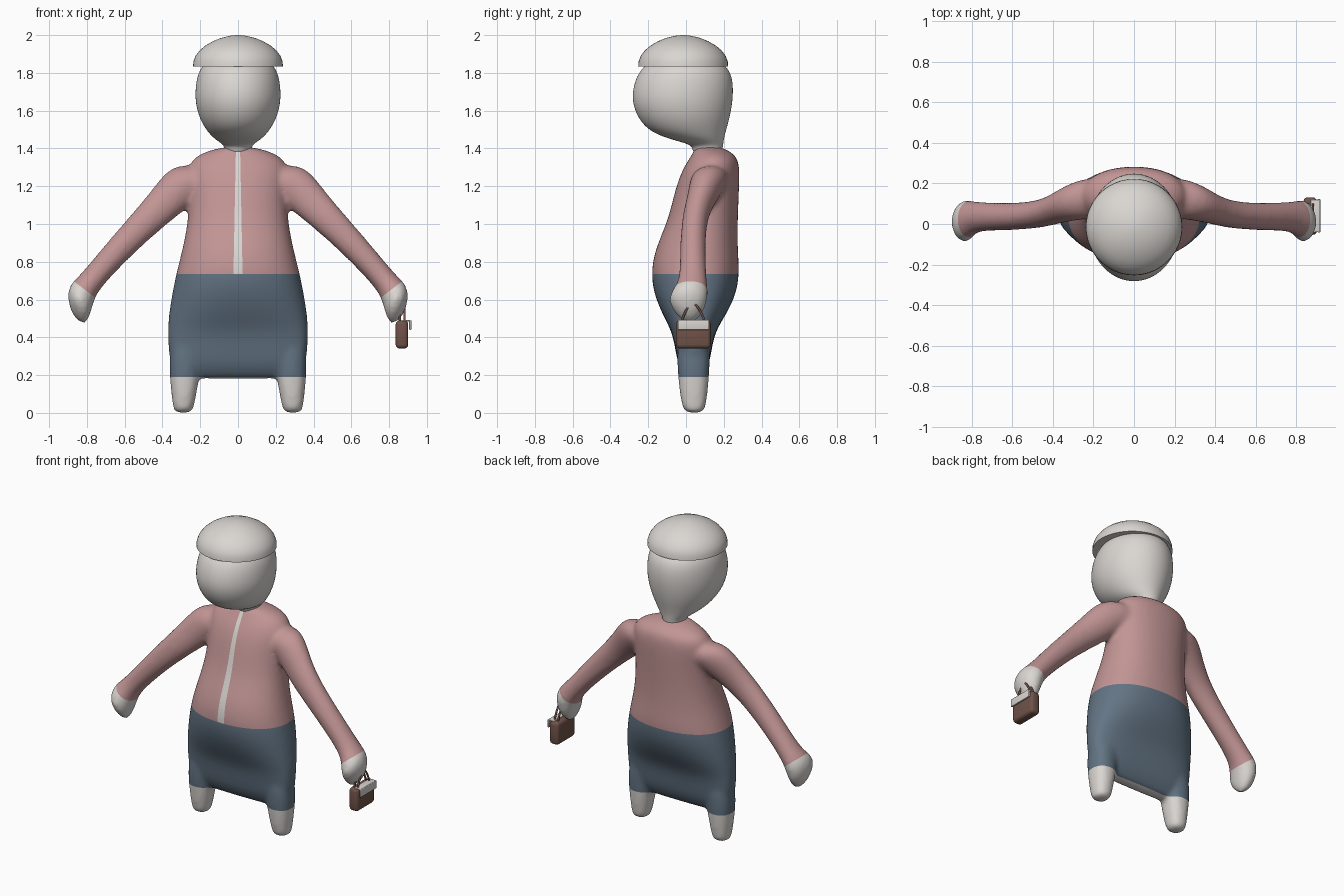
import bpy, bmesh, math
from mathutils import Vector

cube = bpy.data.objects.get("Cube")
if cube:
    bpy.data.objects.remove(cube, do_unlink=True)


def material(name, rgb):
    m = bpy.data.materials.new(name)
    m.use_nodes = True
    m.diffuse_color = (*rgb, 1)
    node = next(n for n in m.node_tree.nodes if n.type == 'BSDF_PRINCIPLED')
    node.inputs["Base Color"].default_value = (*rgb, 1)
    node.inputs["Roughness"].default_value = 0.8
    return m


pale = material("pale grey", (0.70, 0.67, 0.64))
pink = material("dusty pink", (0.54, 0.30, 0.30))
blue = material("slate blue", (0.125, 0.175, 0.23))
brown = material("leather brown", (0.16, 0.085, 0.065))


def loft(bm, rings, segs=24):
    """Skin closed superellipse rings given as (centre, u, v, exponent)."""
    loops = []
    for c, u, v, p in rings:
        loop = []
        for i in range(segs):
            a = 2 * math.pi * i / segs
            ca, sa = math.cos(a), math.sin(a)
            cu = math.copysign(abs(ca) ** (2 / p), ca)
            sv = math.copysign(abs(sa) ** (2 / p), sa)
            loop.append(bm.verts.new(Vector(c) + Vector(u) * cu + Vector(v) * sv))
        loops.append(loop)
    for a, b in zip(loops, loops[1:]):
        for i in range(segs):
            j = (i + 1) % segs
            bm.faces.new((a[i], a[j], b[j], b[i]))
    bm.faces.new(loops[0][::-1])
    bm.faces.new(loops[-1])


def level(z, half, front, back, p=2.0, x=0):
    """Horizontal ring from half width and front/back y."""
    return ((x, (front + back) / 2, z), (half, 0, 0), (0, (back - front) / 2, 0), p)


def finish(bm, name, mats, subsurf=0, angle=60):
    bmesh.ops.recalc_face_normals(bm, faces=bm.faces)
    me = bpy.data.meshes.new(name)
    bm.to_mesh(me)
    bm.free()
    ob = bpy.data.objects.new(name, me)
    bpy.context.collection.objects.link(ob)
    for m in mats:
        me.materials.append(m)
    if subsurf:
        s = ob.modifiers.new("Subdivision", 'SUBSURF')
        s.levels = s.render_levels = subsurf
    bpy.ops.object.select_all(action='DESELECT')
    bpy.context.view_layer.objects.active = ob
    ob.select_set(True)
    bpy.ops.object.shade_smooth_by_angle(angle=math.radians(angle))
    return ob


# Torso and skirt volume
bm = bmesh.new()
loft(bm, [
    level(0.18, 0.30, 0.01, 0.07, 3), level(0.20, 0.33, -0.01, 0.09, 3),
    level(0.26, 0.36, -0.045, 0.125, 3.5), level(0.36, 0.372, -0.06, 0.14, 3.2),
    level(0.44, 0.375, -0.08, 0.16, 2.8), level(0.53, 0.368, -0.13, 0.22, 2.4),
    level(0.64, 0.35, -0.175, 0.272, 2.2), level(0.75, 0.327, -0.187, 0.285, 2.2),
    level(0.87, 0.295, -0.165, 0.275, 2.2), level(1.02, 0.265, -0.095, 0.275, 2.2),
    level(1.18, 0.26, -0.06, 0.282, 2.2), level(1.29, 0.27, -0.02, 0.285, 2.2),
    level(1.35, 0.24, 0.02, 0.275, 2.1), level(1.385, 0.17, 0.04, 0.235),
    level(1.41, 0.07, 0.05, 0.18)])

# Legs and arms, mirrored
ARM = [(0.14, 1.25, 0.10, 0.14, 0.10), (0.27, 1.23, 0.118, 0.12, 0.10),
       (0.36, 1.14, 0.102, 0.085, 0.078), (0.45, 1.05, 0.088, 0.05, 0.068),
       (0.57, 0.93, 0.076, 0.037, 0.067), (0.70, 0.79, 0.067, 0.036, 0.069),
       (0.79, 0.685, 0.064, 0.036, 0.076), (0.825, 0.635, 0.08, 0.018, 0.10),
       (0.842, 0.58, 0.084, 0.008, 0.103), (0.848, 0.52, 0.064, 0.018, 0.058),
       (0.848, 0.49, 0.03, 0.02, 0.025)]
for s in (-1, 1):
    loft(bm, [level(z, h, f, b, 2.3, s * x) for z, x, h, f, b in (
        (0.0, 0.29, 0.035, 0.01, 0.08), (0.012, 0.29, 0.053, -0.015, 0.10),
        (0.08, 0.287, 0.063, -0.03, 0.112), (0.19, 0.283, 0.080, -0.043, 0.123),
        (0.32, 0.278, 0.088, -0.05, 0.13), (0.45, 0.26, 0.07, -0.03, 0.11))])
    loft(bm, [((s * x, y, z), (s * 0.73 * r, 0, 0.68 * r), (0, ry, 0), 2)
              for x, z, r, y, ry in ARM])
draft = finish(bm, "body_draft", [], subsurf=2)

# Fuse the volumes into one smooth skin
rm = draft.modifiers.new("Fuse", 'REMESH')
rm.mode, rm.voxel_size = 'VOXEL', 0.014
sm = draft.modifiers.new("Soften", 'SMOOTH')
sm.factor, sm.iterations = 0.5, 8
skin = bpy.data.meshes.new_from_object(
    draft.evaluated_get(bpy.context.evaluated_depsgraph_get()))
bpy.data.objects.remove(draft, do_unlink=True)
bm = bmesh.new()
bm.from_mesh(skin)
bpy.data.meshes.remove(skin)

# Cut clean colour borders: hem, waist, cuffs and button band
HEM, WAIST, NECK = 0.19, 0.735, 1.4
cuts = [((0, 0, HEM), (0, 0, 1)), ((0, 0, WAIST), (0, 0, 1))]
for s in (-1, 1):
    cuts.append(((s * 0.808, 0, 0.65), (s * 0.61, 0, -0.79)))
    cuts.append(((s * 0.011, 0, NECK), (1, 0, s * 0.02)))
for co, no in cuts:
    bmesh.ops.bisect_plane(bm, geom=bm.verts[:] + bm.edges[:] + bm.faces[:],
                           dist=1e-5, plane_co=co, plane_no=no)
bm.normal_update()
for f in bm.faces:
    c = f.calc_center_median()
    x = abs(c.x)
    hand = x > 0.6 and 0.61 * (x - 0.808) - 0.79 * (c.z - 0.65) > 0
    band = x < 0.011 + (NECK - c.z) * 0.02 and f.normal.y < 0 and c.z > WAIST
    if hand or band or (x < 0.6 and c.z < HEM):
        f.material_index = 0
    elif x < 0.6 and c.z < WAIST:
        f.material_index = 2
    else:
        f.material_index = 1
finish(bm, "body", [pale, pink, blue])

# Head with neck
bm = bmesh.new()
loft(bm, [
    level(1.36, 0.07, 0.04, 0.19), level(1.405, 0.07, 0.035, 0.195),
    level(1.425, 0.085, 0.01, 0.198), level(1.45, 0.125, -0.09, 0.202),
    level(1.49, 0.165, -0.195, 0.212), level(1.56, 0.207, -0.257, 0.233),
    level(1.65, 0.23, -0.29, 0.25), level(1.74, 0.226, -0.28, 0.253),
    level(1.82, 0.208, -0.245, 0.235), level(1.88, 0.15, -0.17, 0.16)])
finish(bm, "head", [pale], subsurf=2)

# Domed hair cap with a flat underside
bm = bmesh.new()
loft(bm, [level(z, r, -0.015 - r, -0.015 + r) for z, r in (
    (1.833, 0.238), (1.86, 0.236), (1.89, 0.225), (1.92, 0.202), (1.945, 0.172),
    (1.968, 0.132), (1.985, 0.09), (1.996, 0.045), (2.0, 0.012))], 48)
finish(bm, "hair_cap", [pale], angle=40)


def box(name, mat, centre, size, bevel):
    bm = bmesh.new()
    bmesh.ops.create_cube(bm, size=1)
    bmesh.ops.scale(bm, vec=size, verts=bm.verts)
    bmesh.ops.translate(bm, vec=centre, verts=bm.verts)
    bmesh.ops.bevel(bm, geom=bm.edges[:], offset=bevel, segments=3,
                    affect='EDGES', profile=0.5)
    return finish(bm, name, [mat], angle=40)


# Handbag with flap and straps
box("handbag", brown, (0.868, 0.039, 0.415), (0.066, 0.185, 0.148), 0.02)
box("handbag_flap", pale, (0.912, 0.04, 0.465), (0.012, 0.166, 0.05), 0.004)
box("handbag_flap_top", pale, (0.892, 0.04, 0.488), (0.044, 0.16, 0.008), 0.003)
for name, x in (("inner_strap", 0.857), ("outer_strap", 0.882)):
    cu = bpy.data.curves.new(name, 'CURVE')
    cu.dimensions = '3D'
    cu.bevel_depth = 0.006
    sp = cu.splines.new('NURBS')
    path = [(-0.025, 0.48), (-0.005, 0.54), (0.035, 0.59), (0.08, 0.54), (0.1, 0.48)]
    sp.points.add(len(path) - 1)
    for p, (y, z) in zip(sp.points, path):
        p.co = (x, y, z, 1)
    sp.use_endpoint_u = True
    sp.order_u = 3
    cu.materials.append(brown)
    bpy.context.collection.objects.link(bpy.data.objects.new(name, cu))
